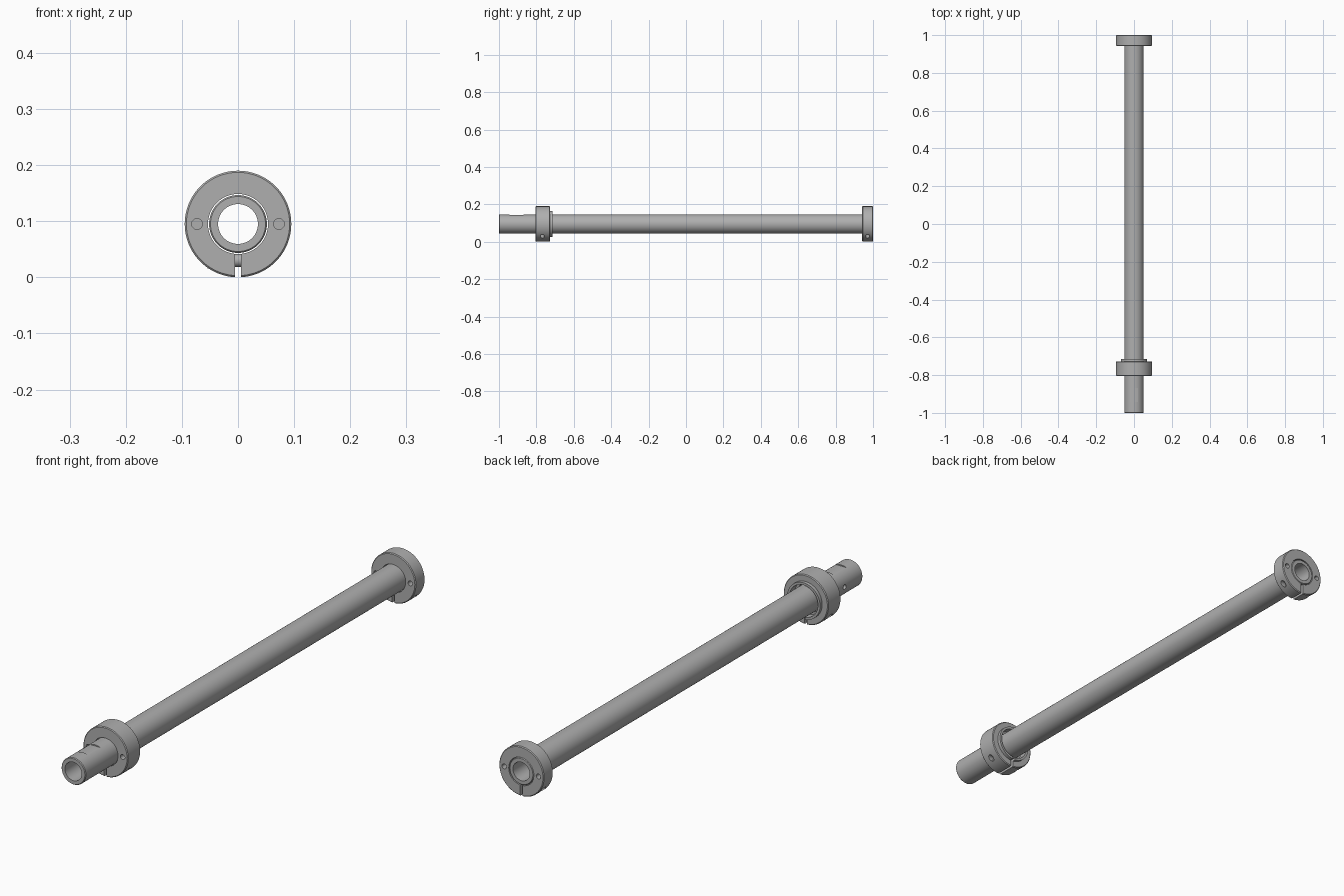
import bpy, bmesh, math
from mathutils import Matrix, Vector

if "Cube" in bpy.data.objects:
    bpy.data.objects.remove(bpy.data.objects["Cube"])

AXIS_Z = 0.095      # height of the shaft axis
SCREW_Z = 0.03      # height of the clamp screws

steel = bpy.data.materials.new("grey_steel")
steel.use_nodes = True
steel.diffuse_color = (0.43, 0.43, 0.43, 1)
steel.node_tree.nodes["Principled BSDF"].inputs["Base Color"].default_value = (0.43, 0.43, 0.43, 1)


def make(name, bm):
    bmesh.ops.recalc_face_normals(bm, faces=bm.faces)
    mesh = bpy.data.meshes.new(name)
    bm.to_mesh(mesh)
    bm.free()
    mesh.materials.append(steel)
    obj = bpy.data.objects.new(name, mesh)
    bpy.context.collection.objects.link(obj)
    return obj


def lathe(name, profile, steps=96):
    """Revolve a closed (radius, y) profile about the shaft axis."""
    bm = bmesh.new()
    rings = []
    for i in range(steps):
        a = 2 * math.pi * i / steps
        rings.append([bm.verts.new((r * math.sin(a), y, AXIS_Z + r * math.cos(a)))
                      for r, y in profile])
    n = len(profile)
    for i in range(steps):
        a, b = rings[i], rings[(i + 1) % steps]
        for j in range(n):
            k = (j + 1) % n
            bm.faces.new((a[j], a[k], b[k], b[j]))
    return make(name, bm)


def rod(name, start, end, radius, sides=32):
    """Solid cylinder between two points."""
    start, end = Vector(start), Vector(end)
    d = end - start
    turn = d.to_track_quat('Z', 'Y').to_matrix().to_4x4()
    bm = bmesh.new()
    bmesh.ops.create_cone(bm, cap_ends=True, segments=sides, radius1=radius, radius2=radius,
                          depth=d.length, matrix=Matrix.Translation((start + end) / 2) @ turn)
    return make(name, bm)


def box(name, centre, size):
    bm = bmesh.new()
    bmesh.ops.create_cube(bm, size=1, matrix=Matrix.Translation(centre) @ Matrix.Diagonal((*size, 1)))
    return make(name, bm)


def cut(obj, cutters):
    """Subtract each cutter, then discard it."""
    bpy.context.view_layer.objects.active = obj
    for c in cutters:
        mod = obj.modifiers.new("cut", 'BOOLEAN')
        mod.operation, mod.solver, mod.object = 'DIFFERENCE', 'EXACT', c
        bpy.ops.object.modifier_apply(modifier=mod.name)
        bpy.data.objects.remove(c)


# Hollow shaft with chamfered ends, a flat on top and a small side hole
shaft = lathe("hollow_shaft", [(0.0355, -1), (0.049, -1), (0.0515, -0.997),
                               (0.0515, 0.997), (0.049, 1), (0.0355, 1)])
cut(shaft, [box("flat_cutter", (0, -0.905, 0.162), (0.1, 0.075, 0.04)),
            rod("side_hole_cutter", (-0.1, -0.89, AXIS_Z), (-0.02, -0.89, AXIS_Z), 0.009)])

# Clamp collars: front one carries a recessed boss on its rear face
c = 0.003
front_collar = lathe("front_collar", [
    (0.0535, -0.805), (0.095 - c, -0.805), (0.095, -0.805 + c), (0.095, -0.727 - c),
    (0.095 - c, -0.727), (0.07, -0.727), (0.07, -0.714), (0.061, -0.714),
    (0.061, -0.745), (0.0535, -0.745)])
rear_collar = lathe("rear_collar", [
    (0.0535, 0.942), (0.095 - c, 0.942), (0.095, 0.942 + c), (0.095, 1 - c),
    (0.095 - c, 1), (0.0535, 1)])
parts = [shaft, front_collar, rear_collar]

for label, collar, y, pin_y in (("front", front_collar, -0.768, (-0.85, -0.775)),
                                ("rear", rear_collar, 0.971, (0.9, 1.05))):
    cutters = [box("slot_cutter", (0, y, 0.02), (0.01, 0.2, 0.08)),
               rod("head_cutter", (-0.15, y, SCREW_Z), (-0.038, y, SCREW_Z), 0.0155),
               rod("thread_cutter", (0.15, y, SCREW_Z), (0.05, y, SCREW_Z), 0.01)]
    # Pin holes either side of the bore
    cutters += [rod("pin_cutter", (s * 0.073, pin_y[0], AXIS_Z),
                    (s * 0.073, pin_y[1], AXIS_Z), 0.0095) for s in (-1, 1)]
    cut(collar, cutters)

    # Clamp screw: socket head and the shank that bridges the slot
    head = rod(label + "_screw_head", (-0.054, y, SCREW_Z), (-0.038, y, SCREW_Z), 0.0145)
    cut(head, [rod("socket_cutter", (-0.07, y, SCREW_Z), (-0.045, y, SCREW_Z), 0.008, 6)])
    shank = rod(label + "_screw_shank", (-0.04, y, SCREW_Z), (0.051, y, SCREW_Z), 0.0115)
    parts += [head, shank]

# Smooth shading with crisp edges
bpy.ops.object.select_all(action='DESELECT')
for p in parts:
    p.select_set(True)
bpy.context.view_layer.objects.active = shaft
bpy.ops.object.shade_smooth_by_angle(angle=math.radians(30))
